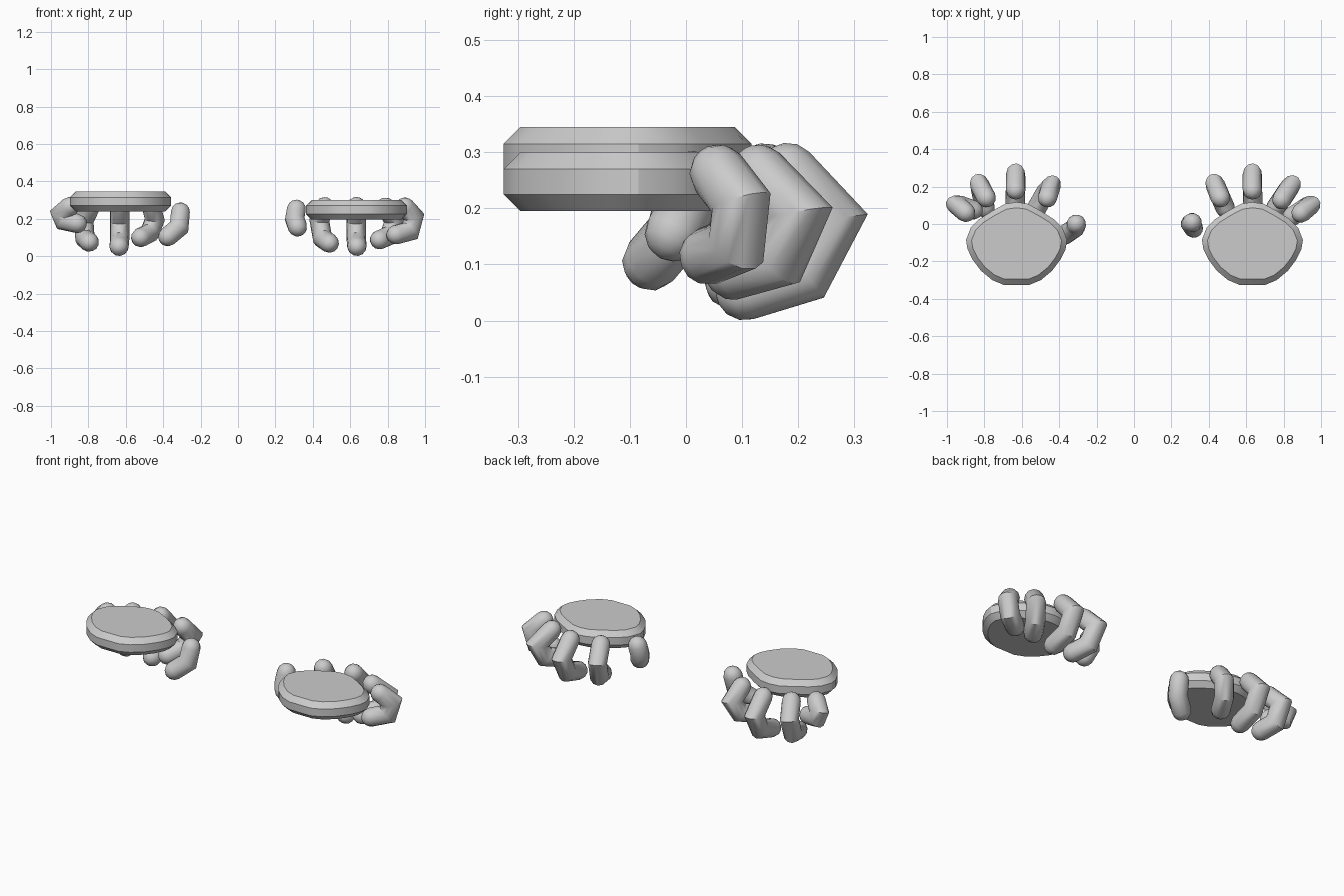
import bpy, bmesh, math
from mathutils import Vector

if "Cube" in bpy.data.objects:
    bpy.data.objects.remove(bpy.data.objects["Cube"])

HALF = [(.06, .108), (.13, .07), (.2, .025), (.245, -.02), (.27, -.085),
        (.262, -.135), (.235, -.19), (.19, -.25), (.13, -.30), (.07, -.325)]
OUTLINE = [(0, .117)] + HALF + [(-x, y) for x, y in reversed(HALF)]


def finish(name, bm, angle):
    bmesh.ops.recalc_face_normals(bm, faces=bm.faces)
    me = bpy.data.meshes.new(name)
    bm.to_mesh(me)
    bm.free()
    ob = bpy.data.objects.new(name, me)
    bpy.context.collection.objects.link(ob)
    bpy.ops.object.select_all(action='DESELECT')
    ob.select_set(True)
    bpy.context.view_layer.objects.active = ob
    bpy.ops.object.shade_smooth_by_angle(angle=math.radians(angle))


def loft(name, rings, angle):
    bm = bmesh.new()
    vs = [[bm.verts.new(p) for p in r] for r in rings]
    n = len(vs[0])
    for a, b in zip(vs, vs[1:]):
        for i in range(n):
            j = (i + 1) % n
            bm.faces.new((a[i], a[j], b[j], b[i]))
    bm.faces.new(vs[0])
    bm.faces.new(vs[-1])
    finish(name, bm, angle)


# chamfered palm slab
def palm(name, cx, z0):
    rings = []
    for dz, sx, sy in ((0, .89, .865), (.03, 1, 1), (.075, 1, 1), (.105, .89, .865)):
        rings.append([(cx + x * sx, -.105 + (y + .105) * sy, z0 + dz) for x, y in OUTLINE])
    loft(name, rings, 25)


# mitred finger tube with rounded ends
def finger(name, pts, r=.052, n=12):
    P = [Vector(p) for p in pts]
    D = [(b - a).normalized() for a, b in zip(P, P[1:])]
    u = D[0].orthogonal().normalized()
    v = D[0].cross(u)
    base = [(u * math.cos(2 * math.pi * i / n) + v * math.sin(2 * math.pi * i / n)) * r
            for i in range(n)]
    caps = [math.radians(a) for a in (80, 55, 28)]
    rings = [[P[0] - D[0] * r * math.sin(a) + o * math.cos(a) for o in base] for a in caps]
    rings.append([P[0] + o for o in base])
    for k in range(1, len(P) - 1):
        nrm = (D[k - 1] + D[k]).normalized()
        # slide each point along the segment to the mitre plane
        rings.append([P[k] + o - D[k - 1] * (o.dot(nrm) / D[k - 1].dot(nrm)) for o in base])
        q = D[k - 1].rotation_difference(D[k])
        base = [q @ o for o in base]
    rings.append([P[-1] + o for o in base])
    rings += [[P[-1] + D[-1] * r * math.sin(a) + o * math.cos(a) for o in base]
              for a in reversed(caps)]
    loft(name, rings, 40)


palm("right_palm", .633, .195)
palm("left_palm", -.628, .24)

# digits: base, knuckle, joint, tip
MIDDLE = [(.633, .182, .265), (.633, .261, .181), (.633, .21, .084), (.636, .105, .052)]
RIGHT = {
    "thumb": [(.312, .008, .25), (.303, .0, .2), (.318, -.022, .157)],
    "index_finger": [(.462, .14, .264), (.435, .208, .19), (.452, .168, .095), (.488, .085, .07)],
    "middle_finger": MIDDLE,
    "ring_finger": [(.79, .13, .262), (.835, .2, .19), (.81, .165, .11), (.757, .085, .088)],
    "little_finger": [(.893, .058, .262), (.94, .098, .21), (.92, .09, .135), (.845, .04, .115)],
}
LEFT = {
    "thumb": [(-.308, .0, .235), (-.315, -.02, .155), (-.375, -.062, .105)],
    "index_finger": [(-.463, .14, .264), (-.445, .2, .195), (-.472, .17, .125), (-.52, .085, .1)],
    "middle_finger": [(-x, y, z) for x, y, z in MIDDLE],
    "ring_finger": [(-.79, .14, .264), (-.825, .208, .19), (-.818, .168, .095), (-.795, .085, .075)],
    "little_finger": [(-.9, .062, .265), (-.945, .1, .226), (-.93, .1, .19), (-.86, .075, .175)],
}
for side, hand in (("right", RIGHT), ("left", LEFT)):
    for part, pts in hand.items():
        finger(f"{side}_{part}", pts)
